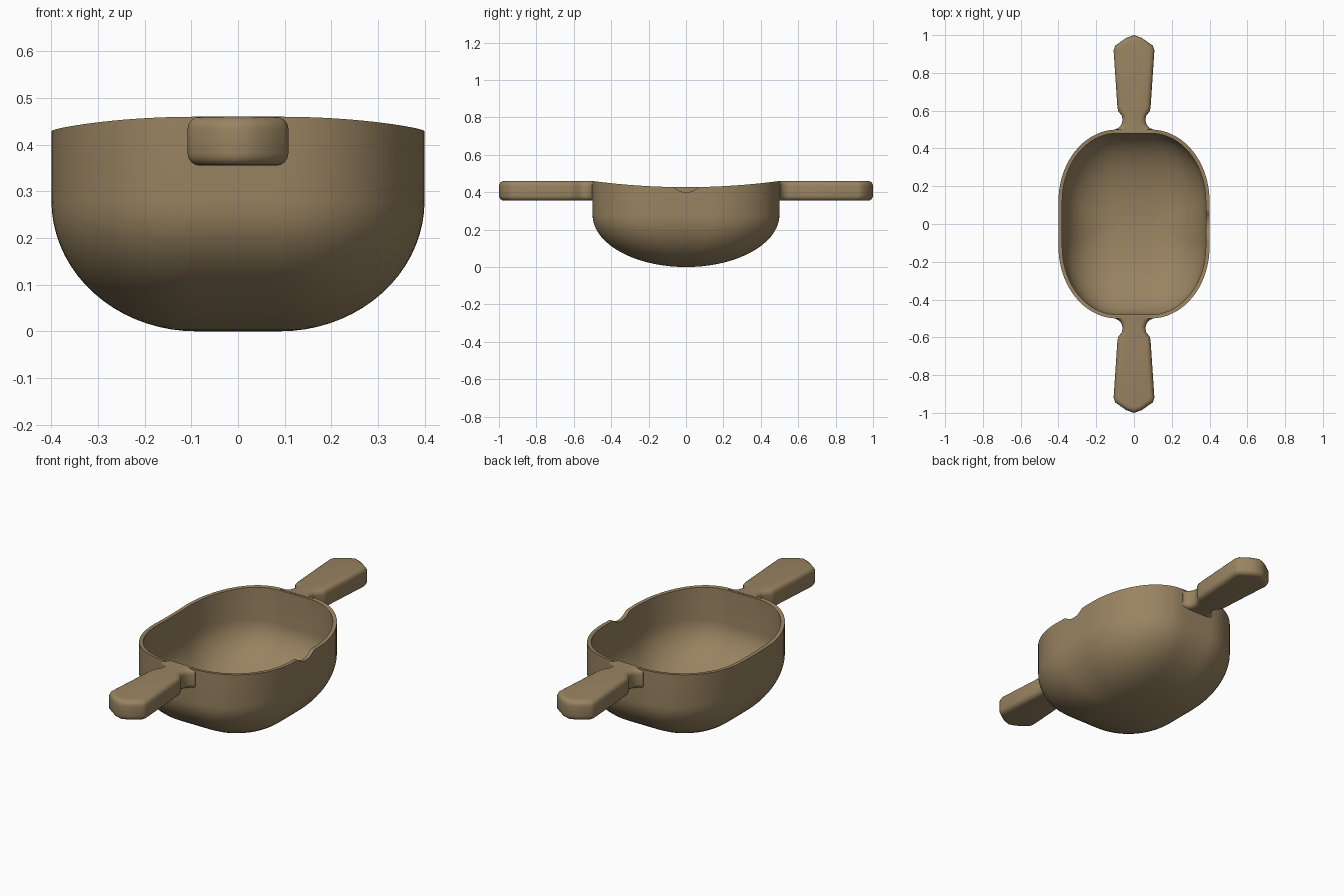
import bpy, bmesh, math

if "Cube" in bpy.data.objects:
    bpy.data.objects.remove(bpy.data.objects["Cube"])

wood = bpy.data.materials.new("warm brown")
wood.diffuse_color = (0.32, 0.23, 0.12, 1)
wood.use_nodes = True
wood.node_tree.nodes["Principled BSDF"].inputs["Base Color"].default_value = wood.diffuse_color


def finish(bm, name, angle):
    bmesh.ops.recalc_face_normals(bm, faces=bm.faces)
    mesh = bpy.data.meshes.new(name)
    bm.to_mesh(mesh)
    bm.free()
    mesh.materials.append(wood)
    ob = bpy.data.objects.new(name, mesh)
    bpy.context.collection.objects.link(ob)
    bpy.ops.object.select_all(action='DESELECT')
    ob.select_set(True)
    bpy.context.view_layer.objects.active = ob
    bpy.ops.object.shade_smooth_by_angle(angle=math.radians(angle))
    return ob


FLAT_X, FLAT_Y = 0.09, 0.12   # half lengths of the straight sides


def outline(rx, ry, s):
    """Rounded outline, shrunk by s towards the flat line of the bowl bottom."""
    pts = []
    for q, (sx, sy) in enumerate([(1, 1), (-1, 1), (-1, -1), (1, -1)]):
        for i in range(19):
            a = math.pi / 2 * (q + i / 18)
            pts.append((sx * FLAT_X + (rx - FLAT_X) * s * math.cos(a),
                        s * (sy * FLAT_Y + (ry - FLAT_Y) * math.sin(a))))
        # straight run to the next corner
        n = 24 if q % 2 else 8
        nx, ny = [(-1, 1), (-1, -1), (1, -1), (1, 1)][q]
        x0, y0 = pts[-1]
        x1 = x0 if q % 2 else nx * FLAT_X
        y1 = s * ny * FLAT_Y if q % 2 else y0
        for i in range(1, n):
            pts.append((x0 + (x1 - x0) * i / n, y0 + (y1 - y0) * i / n))
    return pts


def rim_height(x, y):
    z = 0.427 + 0.033 * (y / 0.5) ** 2
    if x > 0.3 and abs(y) < 0.085:          # pouring notch on the right
        z = min(z, 0.492 - math.sqrt(0.092 ** 2 - y * y))
    return z


# bowl: outer shell, rim, inner shell
bm = bmesh.new()


def shell(rx, ry, z0, depth):
    rings = []
    for k in range(19):
        t = math.pi / 2 * k / 18
        z = z0 + depth * (1 - math.cos(t))
        rings.append([bm.verts.new((x, y, z))
                      for x, y in outline(rx, ry, max(math.sin(t), 0.01))])
    rings.append([bm.verts.new((x, y, rim_height(x, y)))
                  for x, y in outline(rx, ry, 1)])
    bm.faces.new(rings[0])
    for a, b in zip(rings, rings[1:]):
        bridge(a, b)
    return rings[-1]


def bridge(a, b):
    n = len(a)
    for i in range(n):
        j = (i + 1) % n
        bm.faces.new((a[i], a[j], b[j], b[i]))


outer = shell(0.40, 0.50, 0.0, 0.28)
inner = shell(0.38, 0.48, 0.02, 0.26)
bridge(outer, inner)
finish(bm, "bowl", 40)

# handles: half plan profile (half width, distance), mirrored, raised, bevelled
half = [(0.10, 0.488), (0.098, 0.502), (0.08, 0.51), (0.066, 0.528),
        (0.06, 0.55), (0.064, 0.572), (0.084, 0.598), (0.088, 0.62),
        (0.108, 0.92), (0.099, 0.945), (0.04, 0.986)]
profile = half + [(0, 1.0)] + [(-x, y) for x, y in reversed(half)]


def handle(name, turn):
    bm = bmesh.new()
    face = bm.faces.new([bm.verts.new((x, y, 0.355)) for x, y in profile])
    ext = bmesh.ops.extrude_face_region(bm, geom=[face])
    for v in ext["geom"]:
        if isinstance(v, bmesh.types.BMVert):
            v.co.z = 0.46
    edges = [e for e in bm.edges
             if abs(e.verts[0].co.z - e.verts[1].co.z) < 1e-4
             and max(v.co.y for v in e.verts) > 0.505]
    bmesh.ops.bevel(bm, geom=edges, offset=0.026, segments=4, profile=0.5,
                    affect='EDGES', clamp_overlap=False)
    ob = finish(bm, name, 45)
    ob.rotation_euler.z = turn


handle("back_handle", 0)
handle("front_handle", math.pi)
